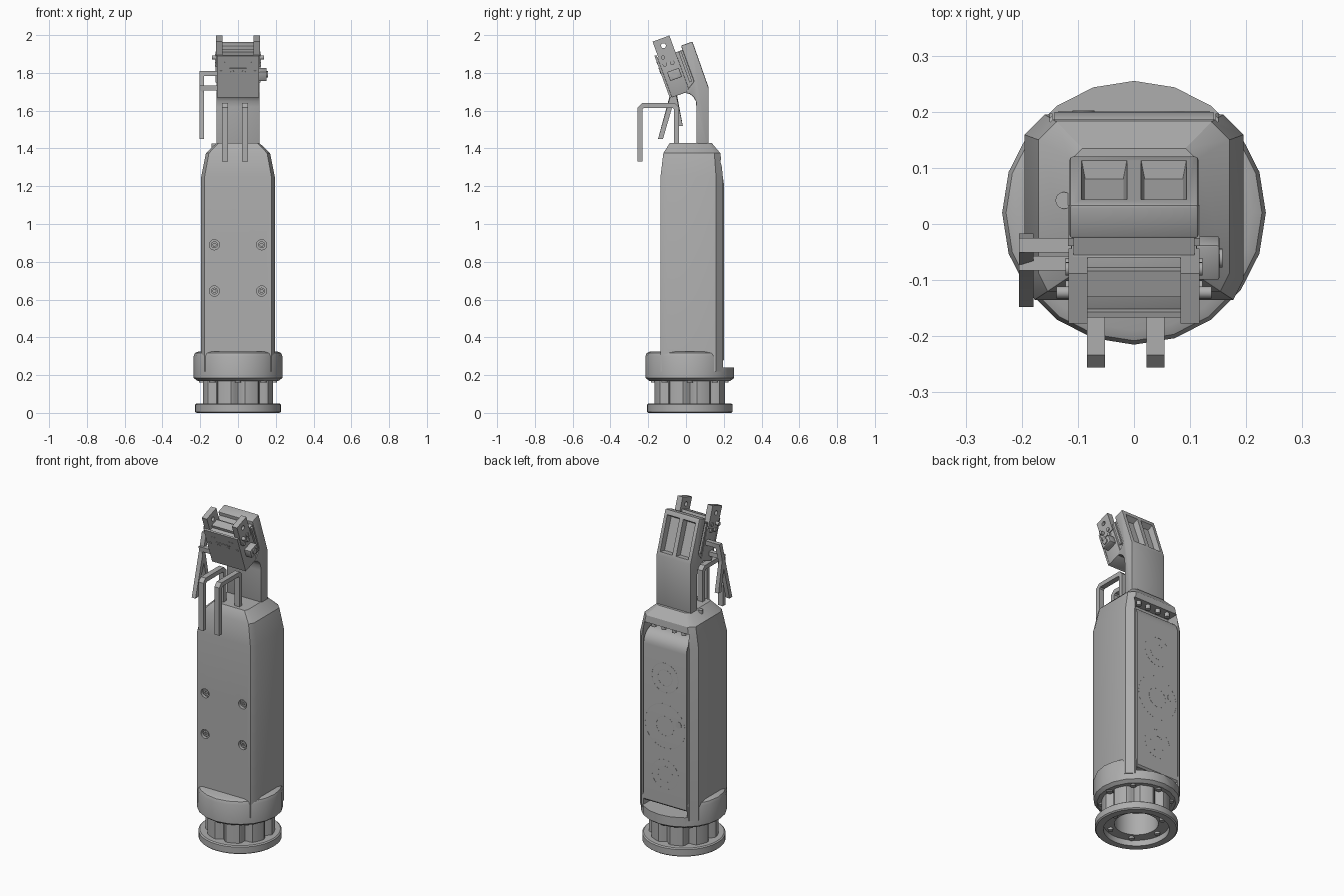
import bpy, bmesh
from math import sin, cos, pi, radians
from mathutils import Matrix, Vector

if "Cube" in bpy.data.objects:
    bpy.data.objects.remove(bpy.data.objects["Cube"])

GREY = (0.42, 0.42, 0.42, 1)
mat = bpy.data.materials.new("plain grey")
mat.use_nodes = True
mat.diffuse_color = GREY
mat.node_tree.nodes["Principled BSDF"].inputs["Base Color"].default_value = GREY

I = Matrix.Identity(4)
HEAD = Matrix.Translation((0, 0.119, 1.722)) @ Matrix.Rotation(radians(20), 4, "X")
CY = 0.02  # y of the round base axis


def finish(name, bm, matrix=I, bevel=0, segments=2):
    bmesh.ops.recalc_face_normals(bm, faces=bm.faces[:])
    me = bpy.data.meshes.new(name)
    bm.to_mesh(me)
    bm.free()
    me.transform(matrix)
    me.materials.append(mat)
    ob = bpy.data.objects.new(name, me)
    bpy.context.collection.objects.link(ob)
    if bevel:
        mod = ob.modifiers.new("bevel", "BEVEL")
        mod.width, mod.segments, mod.limit_method = bevel, segments, "ANGLE"
        bake(ob)
    return ob


def bake(ob):
    new = bpy.data.meshes.new_from_object(
        ob.evaluated_get(bpy.context.evaluated_depsgraph_get()))
    ob.modifiers.clear()
    ob.data = new


def loft(name, rings, matrix=I, bevel=0, closed=False, segments=2):
    """Bridge equal-length rings; cap the ends, or join last to first."""
    bm = bmesh.new()
    vs = [[bm.verts.new(p) for p in r] for r in rings]
    n = len(vs[0])
    pairs = list(zip(vs, vs[1:] + vs[:1])) if closed else list(zip(vs, vs[1:]))
    for a, b in pairs:
        for i in range(n):
            j = (i + 1) % n
            bm.faces.new((a[i], a[j], b[j], b[i]))
    if not closed:
        bm.faces.new(vs[0])
        bm.faces.new(vs[-1])
    return finish(name, bm, matrix, bevel, segments)


def box(name, x, y, z, matrix=I, bevel=0, segments=2):
    ring = lambda h: [(x[0], y[0], h), (x[1], y[0], h), (x[1], y[1], h), (x[0], y[1], h)]
    return loft(name, [ring(z[0]), ring(z[1])], matrix, bevel, False, segments)


def side_prism(name, profile, x, matrix=I, bevel=0):
    return loft(name, [[(h, *p) for p in profile] for h in x], matrix, bevel)


def rod(name, a, b, r, matrix=I, sides=16):
    a, b = Vector(a), Vector(b)
    turn = (b - a).to_track_quat("Z", "Y")
    ring = lambda c: [c + turn @ Vector((r * cos(2 * pi * i / sides), r * sin(2 * pi * i / sides), 0))
                      for i in range(sides)]
    return loft(name, [ring(a), ring(b)], matrix)


def circle(radius, z, sides=20):
    """Ring about the base axis; radius may depend on the angle."""
    out = []
    for i in range(sides):
        a = 2 * pi * i / sides
        r = radius(a) if callable(radius) else radius
        out.append((r * cos(a), CY + r * sin(a), z))
    return out


def cut(ob, *cutters):
    for c in cutters:
        mod = ob.modifiers.new("cut", "BOOLEAN")
        mod.operation, mod.solver, mod.object = "DIFFERENCE", "EXACT", c
    bake(ob)
    for c in cutters:
        bpy.data.objects.remove(c)


def strip(name, path, half, side):
    """Flat bar of square-ish section following a path; side is its width direction."""
    pts, side = [Vector(p) for p in path], Vector(side).normalized()
    rings = []
    for i, p in enumerate(pts):
        d0 = (p - pts[max(i - 1, 0)]).normalized()
        d1 = (pts[min(i + 1, len(pts) - 1)] - p).normalized()
        t = (d0 + d1).normalized()
        n = side.cross(t) / max(t.dot(d1 if d1.length else d0), 0.4)
        rings.append([p + side * half * s + n * 0.013 * k for s, k in ((-1, -1), (1, -1), (1, 1), (-1, 1))])
    return loft(name, rings)


# Base flange: open ring with a bolted inner plate
loft("base_flange", [circle(r, z, 40) for r, z in
     ((.18, 0), (.22, 0), (.227, .006), (.227, .044), (.22, .05), (.12, .05), (.12, .035), (.18, .035))], closed=True)
for i in range(6):
    a = i * pi / 3
    c = Vector((.15 * cos(a), CY + .15 * sin(a), .022))
    rod("flange_bolt", c, c + Vector((0, 0, .02)), .015)

# Fluted neck between flange and collar
flute = lambda a: .19 - .03 * max(0, cos(8 * a)) ** 2
loft("fluted_neck", [circle(.12, .04, 96), circle(flute, .04, 96), circle(flute, .18, 96),
                     circle(.12, .18, 96)], closed=True)

# Collar, cut down at the back below the panel
collar = loft("collar", [circle(r, z) for r, z in
              ((.215, .17), (.235, .185), (.235, .30), (.228, .317), (.21, .325))])
cut(collar, box("cutter", (-.3, .3), (.197, .4), (.24, .5)),
    box("cutter", (-.145, .145), (.11, .4), (.24, .5)))
for i in range(8):
    a = i * pi / 4
    c = Vector((.19 * cos(a), CY + .19 * sin(a), .162))
    rod("collar_bolt", c, c + Vector((0, 0, .02)), .016)


# Body: chamfered column with a tapering shoulder
def section(z, w, front, back, c):
    half = [(w - .5 * c, front), (w, front + c), (w, back - c), (w - c, back)]
    return [(x, y, z) for x, y in half] + [(-x, y, z) for x, y in reversed(half)]


body = loft("body", [section(.22, .195, -.135, .195, .036), section(1.25, .195, -.135, .195, .036),
                     section(1.375, .17, -.12, .182, .032), section(1.43, .112, -.085, .135, .02)])
holes = [rod("cutter", (x, -.2, z), (x, -.115, z), .027, sides=20)
         for x in (-.125, .125) for z in (.645, .89)]
cut(body, box("cutter", (-.15, .15), (.11, .3), (.24, 1.335)), *holes)
for x in (-.125, .125):
    for z in (.645, .89):
        screw = rod("front_screw", (x, -.127, z), (x, -.11, z), .018)
        cut(screw, rod("cutter", (x, -.14, z), (x, -.118, z), .009, sides=6))
rod("shoulder_screw", (-.125, .042, 1.38), (-.125, .042, 1.425), .015)

# Back panel with a rounded top edge, ring marks and a row of contacts above
arc = [(.12 + .08 * cos(a * pi / 12), 1.215 + .08 * sin(a * pi / 12)) for a in range(7)]
side_prism("back_panel", [(.1, .27), (.19, .27), (.2, .28)] + arc + [(.1, 1.295)], (-.142, .142))
for z, r in ((1.04, .09), (1.04, .05), (.75, .135), (.75, .06), (.46, .09), (.46, .05)):
    loft("panel_ring", [[(q * cos(i * pi / 20), y, z + q * sin(i * pi / 20)) for i in range(40)]
         for q, y in ((r, .199), (r, .2005), (r - .004, .2005), (r - .004, .199))], closed=True)
rod("panel_button", (-.09, .19, .78), (-.09, .202, .78), .02)
for x in (-.1, -.035, .035, .1):
    rod("panel_contact", (x, .16, 1.31), (x, .16, 1.34), .014)

# Bent arm with two pockets in its sloping back
bend = [(-.005, 1.694), (.02, 1.688), (.04, 1.672), (.052, 1.65), (.055, 1.62)]
arm = side_prism("arm", [(.055, 1.4), (.12, 1.4), (.12, 1.722), (.034, 1.966), (-.027, 1.944), (.042, 1.755)]
                 + bend, (-.115, .115), bevel=.006)
cut(arm, *[loft("cutter", [[(c + w * sx, y, .125 + h * sz) for sx, sz in ((-1, -1), (1, -1), (1, 1), (-1, 1))]
           for y, w, h in ((.03, .046, .112), (-.03, .034, .095))], HEAD) for c in (-.053, .053)])

# Head block, face plate, end tabs (local: -y is forward, z runs up the slope)
box("head_core", (-.108, .108), (-.115, -.055), (.017, .235), HEAD)
box("head_block", (-.112, .112), (-.2, -.1), (.017, .245), HEAD, .003)
box("face_plate", (-.112, .112), (-.211, -.2), (.02, .256), HEAD)
box("head_ridge", (-.085, .085), (-.17, -.12), (.24, .262), HEAD)
for s in (-1, 1):
    x = sorted((s * .083, s * .117))
    tab = box("end_tab", x, (-.195, -.1), (.2, .33), HEAD)
    cut(tab, rod("cutter", (s * .05, -.148, .29), (s * .2, -.148, .29), .013, HEAD))
    rod("cross_pin", (s * .1, -.172, .232), (s * .138, -.172, .232), .011, HEAD)
    for y, z in ((-.13, .225), (-.135, .19), (-.175, .195)):
        rod("side_screw", (s * .1, y, z), (s * .122, y, z), .012, HEAD)
    box("side_rail", sorted((s * .1, s * .118)), (-.085, -.07), (.06, .23), HEAD)
for x in (-.09, -.03, .03, .09):
    rod("face_screw", (x, -.205, .165), (x, -.214, .165), .009, HEAD, 12)
for x in (-.07, -.05, .05, .07):
    rod("face_dot", (x, -.205, .215), (x, -.213, .215), .005, HEAD, 8)
box("face_slot_bar", (-.045, .045), (-.214, -.205), (.18, .187), HEAD)

# Side latch
box("side_latch", (.11, .152), (-.178, -.112), (.102, .152), HEAD, .003)
rod("latch_knob", (.15, -.145, .127), (.158, -.145, .127), .017, HEAD)

# Two front hooks, each reaching over the front of the body
for x in (-.068, .038):
    strip("front_hook", [(x, -.243, 1.33), (x, -.243, 1.612), (x, -.228, 1.627), (x, -.065, 1.627),
                         (x, -.05, 1.612), (x, -.05, 1.4)], .016, (1, 0, 0))

# Two side hooks hanging from the head
strip("side_hook_long", [(-.1, -.038, 1.797), (-.192, -.038, 1.797), (-.192, -.135, 1.45)], .013, (0, 1, 0))
strip("side_hook_short", [(-.1, -.07, 1.72), (-.192, -.07, 1.72), (-.192, -.03, 1.52)], .013, (0, 1, 0))

# Smooth shading with crisp edges
bpy.ops.object.select_all(action="DESELECT")
for ob in bpy.context.scene.objects:
    if ob.type == "MESH":
        ob.select_set(True)
        bpy.context.view_layer.objects.active = ob
bpy.ops.object.shade_smooth_by_angle(angle=radians(30))
